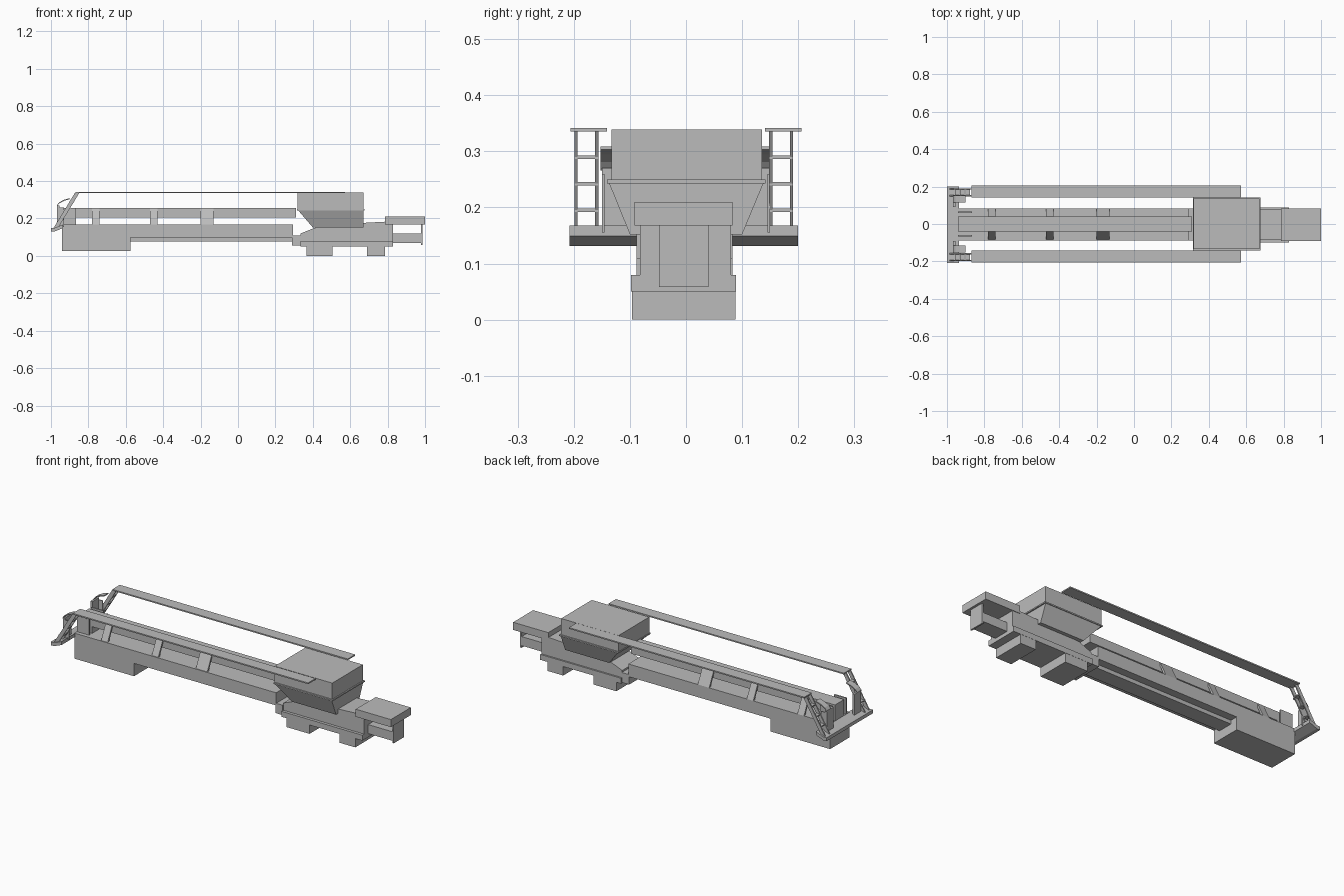
import bpy
import bmesh
from mathutils import Vector

if "Cube" in bpy.data.objects:
    bpy.data.objects.remove(bpy.data.objects["Cube"], do_unlink=True)

COLOUR = (0.5, 0.5, 0.5, 1)
grey = bpy.data.materials.new("plain_grey")
grey.use_nodes = True
grey.diffuse_color = COLOUR
grey.node_tree.nodes["Principled BSDF"].inputs["Base Color"].default_value = COLOUR


def finish(name, bm):
    bmesh.ops.recalc_face_normals(bm, faces=bm.faces)
    mesh = bpy.data.meshes.new(name)
    bm.to_mesh(mesh)
    bm.free()
    mesh.materials.append(grey)
    obj = bpy.data.objects.new(name, mesh)
    bpy.context.collection.objects.link(obj)
    return obj


def loft(name, ring_a, ring_b):
    """Solid between two matching rings of points."""
    bm = bmesh.new()
    a = [bm.verts.new(p) for p in ring_a]
    b = [bm.verts.new(p) for p in ring_b]
    bm.faces.new(a)
    bm.faces.new(b[::-1])
    for i in range(len(a)):
        j = (i + 1) % len(a)
        bm.faces.new((a[i], b[i], b[j], a[j]))
    return finish(name, bm)


def rect(x0, x1, y0, y1, z):
    return [(x0, y0, z), (x1, y0, z), (x1, y1, z), (x0, y1, z)]


def box(name, x0, x1, y0, y1, z0, z1):
    return loft(name, rect(x0, x1, y0, y1, z0), rect(x0, x1, y0, y1, z1))


def side_profile(name, points, y0, y1):
    """Extrude an x-z outline across y."""
    return loft(name, [(x, y0, z) for x, z in points], [(x, y1, z) for x, z in points])


def strip(name, points, y0, y1, thick):
    """Bent sheet following an x-z path."""
    lower = [(x, z - thick) for x, z in reversed(points)]
    return side_profile(name, points + lower, y0, y1)


# Long lower beam and its deep foot
box("lower_beam", -0.94, 0.295, -0.088, 0.083, 0.098, 0.168)
box("beam_keel", -0.6, 0.295, -0.045, 0.04, 0.077, 0.098)
box("beam_foot", -0.94, -0.575, -0.088, 0.083, 0.027, 0.098)

# Raised conveyor with sloping side brackets
box("conveyor_trough", -0.92, 0.31, -0.04, 0.04, 0.205, 0.255)
for x0, x1 in ((-0.78, -0.74), (-0.47, -0.43), (-0.2, -0.13)):
    for s in (-1, 1):
        outline = [(s * 0.04, 0.255), (s * 0.083, 0.168), (s * 0.07, 0.168), (s * 0.04, 0.235)]
        loft("side_bracket", [(x0, y, z) for y, z in outline], [(x1, y, z) for y, z in outline])

# Tail end housing
for y in (-0.066, 0.058):
    box("tail_side_plate", -0.94, -0.865, y, y + 0.008, 0.168, 0.255)
box("tail_drum_block", -0.94, -0.865, -0.04, 0.04, 0.168, 0.255)

# Sloping boarding step across the tail
strip("boarding_step", [(-1.0, 0.15), (-0.98, 0.15), (-0.935, 0.168)], -0.208, 0.2, 0.019)

# Walkways, ladders and curved guards on both sides
for s in (-1, 1):
    inner, outer = sorted((s * 0.141, s * 0.206))
    box("walkway", -0.868, 0.573, inner, outer, 0.335, 0.342)
    ladder_y = 0.148 if s > 0 else -0.199
    top, foot = Vector((-0.86, 0, 0.337)), Vector((-0.975, 0, 0.148))
    for y in (ladder_y, ladder_y + 0.037):
        side_profile("ladder_rail", [(foot.x - 0.012, foot.z), (foot.x + 0.012, foot.z),
                                     (top.x + 0.012, top.z), (top.x - 0.012, top.z)], y, y + 0.006)
    for f in (0.25, 0.5, 0.75):
        p = foot.lerp(top, f)
        box("ladder_rung", p.x - 0.012, p.x + 0.012, ladder_y, ladder_y + 0.043, p.z - 0.003, p.z + 0.003)
    y0, y1 = sorted((s * 0.09, s * 0.15))
    box("guard_panel", -0.967, -0.955, y0, y1, 0.155, 0.27)
    y0, y1 = sorted((s * 0.115, s * 0.152))
    strip("guard_hood", [(-0.967, 0.272), (-0.955, 0.287), (-0.93, 0.3), (-0.9, 0.309)], y0, y1, 0.006)
    y0, y1 = sorted((s * 0.145, s * 0.15))
    box("guard_side", -0.967, -0.93, y0, y1, 0.155, 0.26)

# Hopper: box, lip and tapering funnel
box("hopper_box", 0.318, 0.67, -0.133, 0.135, 0.25, 0.339)
box("hopper_lip", 0.315, 0.677, -0.141, 0.142, 0.243, 0.25)
loft("hopper_funnel", rect(0.4, 0.67, -0.1, 0.1, 0.152), rect(0.322, 0.67, -0.137, 0.138, 0.243))

# Drive chassis with rising top
side_profile("chassis_body", [(0.335, 0.055), (0.83, 0.055), (0.83, 0.185), (0.68, 0.177),
                              (0.41, 0.15), (0.335, 0.12)], -0.082, 0.08)
box("chassis_skirt", 0.335, 0.83, -0.098, 0.089, 0.05, 0.08)
box("chassis_link", 0.29, 0.335, -0.088, 0.083, 0.055, 0.11)
for x0, x1 in ((0.365, 0.505), (0.69, 0.785)):
    box("support_foot", x0, x1, -0.096, 0.088, 0, 0.05)

# Head end: overhanging block, lower box and end plate
box("head_block", 0.785, 1.0, -0.092, 0.083, 0.168, 0.21)
box("head_lower_box", 0.83, 0.98, -0.048, 0.04, 0.07, 0.12)
box("head_end_plate", 0.978, 0.987, -0.048, 0.04, 0.058, 0.168)
